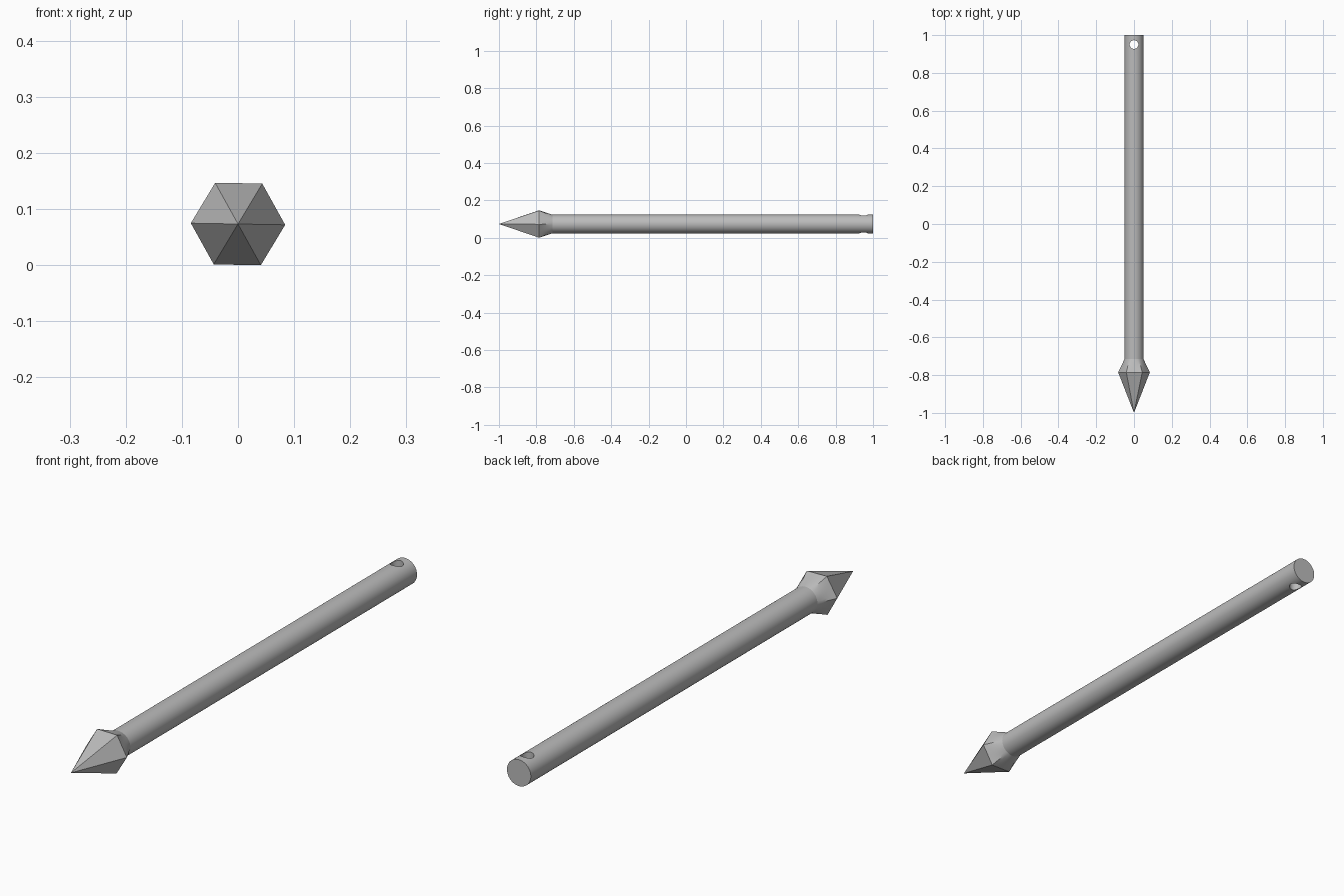
import bpy
import bmesh
import math

cube = bpy.data.objects.get("Cube")
if cube:
    bpy.data.objects.remove(cube, do_unlink=True)

SIDES = 48
AXIS_Z = 0.0735
ROD_R = 0.05
HEX_R = 0.084
TWIST = math.radians(-1)

steel = bpy.data.materials.new("grey steel")
steel.use_nodes = True
grey = (0.5, 0.5, 0.5, 1)
steel.diffuse_color = grey
steel.node_tree.nodes["Principled BSDF"].inputs["Base Color"].default_value = grey


def section(hexness):
    """Radii around the axis, blending from a circle (0) to a hexagon (1)."""
    radii = []
    for i in range(SIDES):
        a = (math.tau * i / SIDES) % (math.pi / 3) - math.pi / 6
        hexagon = HEX_R * math.cos(math.pi / 6) / math.cos(a)
        radii.append(ROD_R + (hexagon - ROD_R) * hexness)
    return radii


def loft(name, stations, apex=None):
    """Skin (y, hexness) stations along the y axis, with caps or a point."""
    bm = bmesh.new()
    rings = []
    for y, hexness in stations:
        ring = []
        for i, r in enumerate(section(hexness)):
            a = math.tau * i / SIDES + TWIST
            ring.append(bm.verts.new((r * math.cos(a), y, AXIS_Z + r * math.sin(a))))
        rings.append(ring)
    for lower, upper in zip(rings, rings[1:]):
        for i in range(SIDES):
            j = (i + 1) % SIDES
            bm.faces.new((lower[i], lower[j], upper[j], upper[i]))
    bm.faces.new(rings[-1])
    if apex is None:
        bm.faces.new(rings[0])
    else:
        # one facet per hexagon side
        point = bm.verts.new((0, apex, AXIS_Z))
        step = SIDES // 6
        for k in range(6):
            edge = [rings[0][(k * step + n) % SIDES] for n in range(step + 1)]
            bm.faces.new(edge + [point])
    bmesh.ops.recalc_face_normals(bm, faces=bm.faces)
    mesh = bpy.data.meshes.new(name)
    bm.to_mesh(mesh)
    bm.free()
    mesh.materials.append(steel)
    obj = bpy.data.objects.new(name, mesh)
    bpy.context.collection.objects.link(obj)
    return obj


def activate(obj):
    bpy.ops.object.select_all(action="DESELECT")
    obj.select_set(True)
    bpy.context.view_layer.objects.active = obj


# Round rod, with an extra ring near the hole
rod = loft("rod", [(-0.72, 0), (0.88, 0), (1.0, 0)])

# Hexagonal point whose collar blends back into the round rod
STEPS = 6
collar = [(-0.785 + 0.07 * s / STEPS, 1 - s / STEPS) for s in range(STEPS + 1)]
point = loft("pointed_head", collar, apex=-1.0)

# Cross hole through the rear end
bpy.ops.mesh.primitive_cylinder_add(vertices=32, radius=0.023, depth=0.3,
                                    location=(0, 0.95, AXIS_Z))
drill = bpy.context.object
drill.name = "hole_cutter"
drill.hide_render = True
drill.data.materials.append(steel)
activate(rod)
cut = rod.modifiers.new("hole", "BOOLEAN")
cut.operation = "DIFFERENCE"
cut.solver = "EXACT"
cut.object = drill
bpy.ops.object.modifier_apply(modifier=cut.name)
bpy.data.objects.remove(drill, do_unlink=True)

# Smooth round surfaces, crisp facets
for obj in (rod, point):
    activate(obj)
    bpy.ops.object.shade_smooth_by_angle(angle=math.radians(25))
